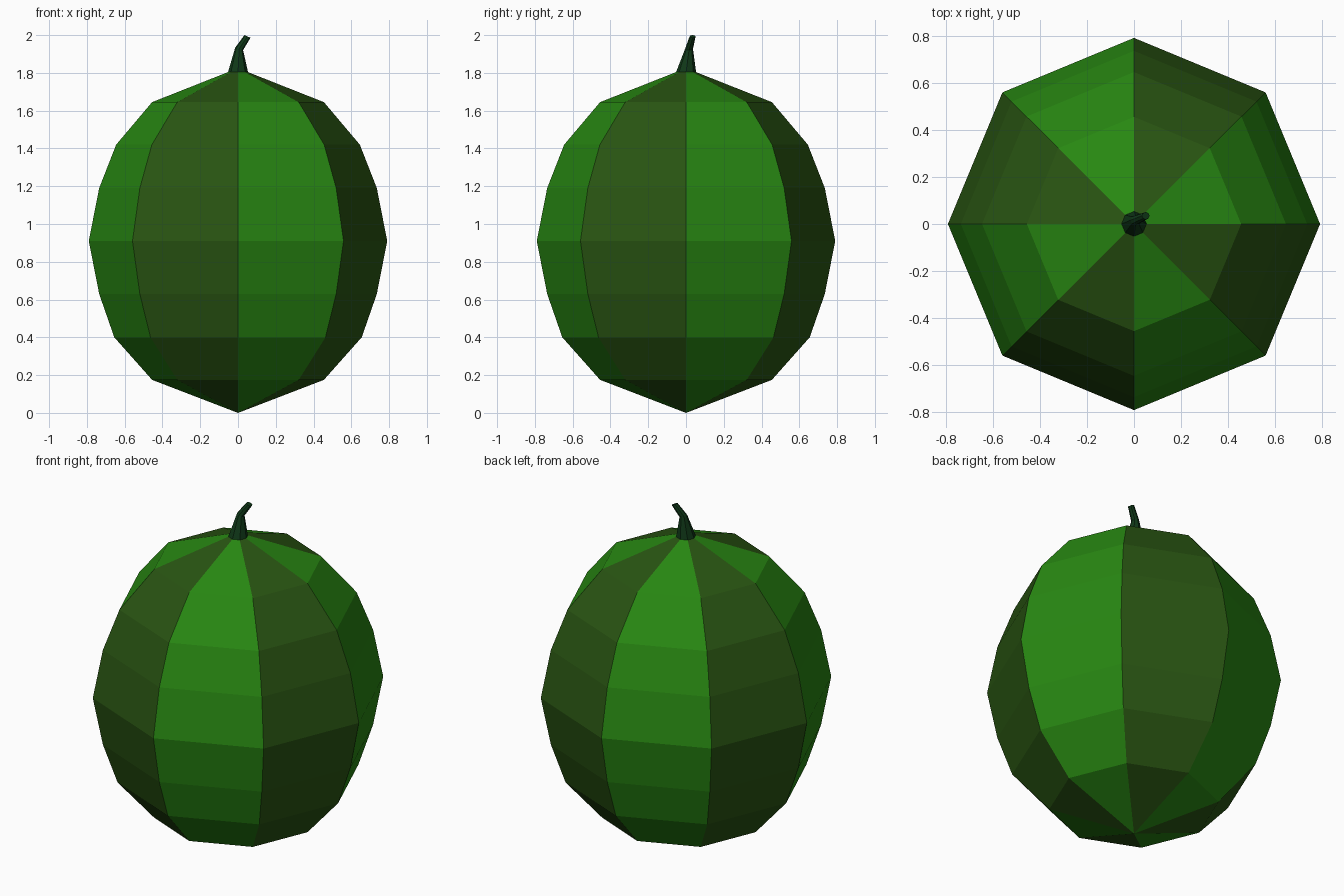
import bpy, bmesh, math
from mathutils import Vector

if "Cube" in bpy.data.objects:
    bpy.data.objects.remove(bpy.data.objects["Cube"])

SIDES = 8


def material(name, rgb):
    m = bpy.data.materials.new(name)
    m.diffuse_color = (*rgb, 1)
    m.use_nodes = True
    m.node_tree.nodes["Principled BSDF"].inputs["Base Color"].default_value = m.diffuse_color
    return m


def finish(name, bm, mats):
    bmesh.ops.recalc_face_normals(bm, faces=bm.faces)
    mesh = bpy.data.meshes.new(name)
    bm.to_mesh(mesh)
    bm.free()
    for m in mats:
        mesh.materials.append(m)
    obj = bpy.data.objects.new(name, mesh)
    bpy.context.collection.objects.link(obj)
    return obj


def ring(bm, centre, radius, tilt=0.0):
    # tilt lowers the +x side of the ring
    verts = []
    for i in range(SIDES):
        a = math.tau * i / SIDES
        x, y = radius * math.cos(a), radius * math.sin(a)
        verts.append(bm.verts.new(Vector(centre) + Vector((x, y, -tilt * x))))
    return verts


def bridge(bm, lower, upper):
    for i in range(SIDES):
        j = (i + 1) % SIDES
        f = bm.faces.new((lower[i], lower[j], upper[j], upper[i]))
        f.material_index = i % 2


bright = material("bright green rind", (0.021, 0.245, 0.006))
olive = material("olive green rind", (0.022, 0.09, 0.006))
dark = material("dark green stem", (0.005, 0.04, 0.009))

# Melon body: eight-sided, alternate segments striped
profile = [(0.455, 0.175), (0.655, 0.40), (0.735, 0.63), (0.79, 0.91),
           (0.735, 1.19), (0.645, 1.42), (0.455, 1.645)]
bm = bmesh.new()
rings = [ring(bm, (0, 0, z), r) for r, z in profile]
for lower, upper in zip(rings, rings[1:]):
    bridge(bm, lower, upper)
for end, z in ((rings[0], 0.0), (rings[-1], 1.825)):
    apex = bm.verts.new((0, 0, z))
    for i in range(SIDES):
        f = bm.faces.new((end[i], end[(i + 1) % SIDES], apex))
        f.material_index = i % 2
finish("melon_body", bm, [bright, olive])

# Stem: tapered, bent towards +x
bm = bmesh.new()
path = [((0, 0, 1.80), 0.054, 0), ((0.006, 0.016, 1.927), 0.021, 0.3),
        ((0.05, 0.035, 1.993), 0.016, 0.45)]
rings = [ring(bm, *p) for p in path]
for lower, upper in zip(rings, rings[1:]):
    bridge(bm, lower, upper)
bm.faces.new(rings[0])
bm.faces.new(rings[-1])
for f in bm.faces:
    f.material_index = 0
finish("stem", bm, [dark])
